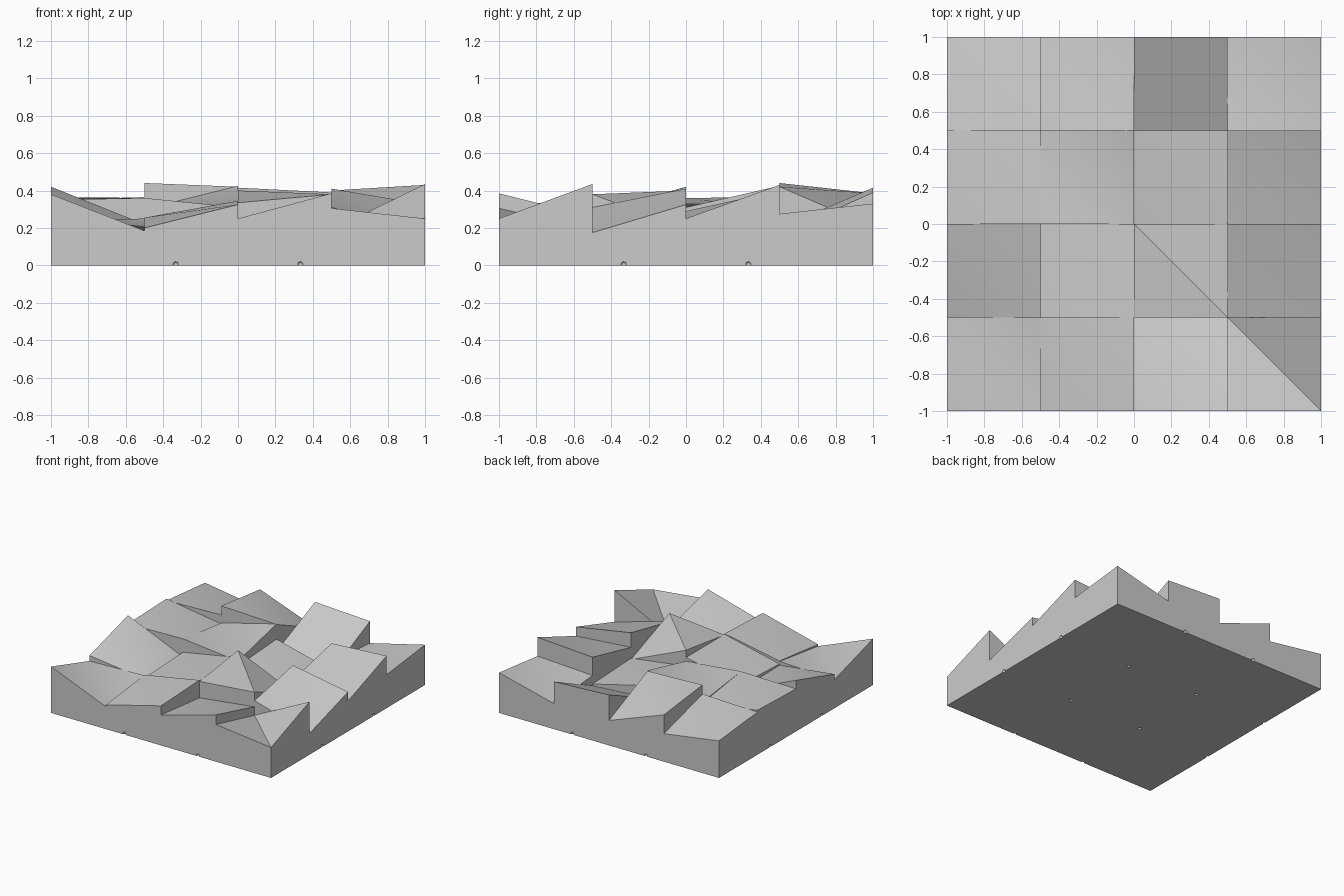
import bpy
import bmesh
from math import radians
from mathutils import Matrix

cube = bpy.data.objects.get("Cube")
if cube:
    bpy.data.objects.remove(cube, do_unlink=True)

# Corner heights of each tile in hundredths: SW, SE, NE, NW; rows run south to north
HEIGHTS = [
    [(38, 18.5, 25, 23.5), (20, 32.5, 34.5, 25.5), (25, 38.5, 26, 20), (30.5, 25, 43.5, 19)],
    [(28, 22, 21, 42), (23, 34, 34, 25), (33.5, 38, 19, 40), (31, 17.5, 32.5, 41)],
    [(35, 36, 29, 36.5), (36, 31, 42.5, 30), (27, 20, 18, 30), (29, 25, 43, 40)],
    [(35, 36.5, 23, 30.5), (44, 42, 20.5, 38.5), (20, 16.5, 39, 41.5), (25, 27.5, 33, 21)],
]
N, SIZE = 4, 0.5
SW, SE, NE, NW = range(4)


def corner(i, j, c):
    dx, dy = c in (SE, NE), c in (NE, NW)
    return ((i + dx) * SIZE - 1, (j + dy) * SIZE - 1, HEIGHTS[j][i][c] / 100)


stone = bpy.data.materials.new("stone_grey")
stone.use_nodes = True
grey = (0.6, 0.6, 0.6, 1)
stone.diffuse_color = grey
stone.node_tree.nodes["Principled BSDF"].inputs["Base Color"].default_value = grey


def make_object(name, bm):
    mesh = bpy.data.meshes.new(name)
    bm.to_mesh(mesh)
    bm.free()
    mesh.materials.append(stone)
    obj = bpy.data.objects.new(name, mesh)
    bpy.context.collection.objects.link(obj)
    return obj


bm = bmesh.new()


def face(points, flip=False):
    points = list(dict.fromkeys(points))
    if len(points) > 2:
        bm.faces.new([bm.verts.new(p) for p in (points[::-1] if flip else points)])


def step(a0, a1, b0, b1, flip):
    """Wall between two neighbouring tile edges, split where they cross."""
    d0, d1 = a0[2] - b0[2], a1[2] - b1[2]
    if d0 * d1 < 0:
        t = d0 / (d0 - d1)
        mid = tuple(p + (q - p) * t for p, q in zip(a0, a1))
        face((a0, b0, mid), flip)
        face((mid, b1, a1), flip)
    else:
        face((a0, b0, b1, a1), flip)


# Tilted tile tops and the steps between them
for j in range(N):
    for i in range(N):
        a = [corner(i, j, c) for c in range(4)]
        quad = [bm.verts.new(p) for p in a]
        bm.faces.new((quad[SW], quad[SE], quad[NW]))
        bm.faces.new((quad[SE], quad[NE], quad[NW]))
        if i < N - 1:
            step(a[SE], a[NE], corner(i + 1, j, SW), corner(i + 1, j, NW), False)
        if j < N - 1:
            step(a[NW], a[NE], corner(i, j + 1, SW), corner(i, j + 1, SE), True)

# Outer walls, each one face with a jagged top
K = range(N)
rims = [
    [corner(k, 0, c) for k in K for c in (SW, SE)],
    [corner(N - 1, k, c) for k in K for c in (SE, NE)],
    [corner(k, N - 1, c) for k in reversed(K) for c in (NE, NW)],
    [corner(0, k, c) for k in reversed(K) for c in (NW, SW)],
]
for rim in rims:
    ground = [(p[0], p[1], 0) for p in (rim[0], rim[-1])]
    face(ground + rim[::-1])

# Flat underside
face([(-1, -1, 0), (-1, 1, 0), (1, 1, 0), (1, -1, 0)])
bmesh.ops.remove_doubles(bm, verts=bm.verts, dist=0.0001)
terrain = make_object("tiled_slab", bm)

# Small peg holes under the slab and at its rim
bm = bmesh.new()
spots = (-1, -1 / 3, 1 / 3, 1)
for x in spots:
    for y in spots:
        if abs(x) + abs(y) < 2:
            bmesh.ops.create_uvsphere(bm, u_segments=12, v_segments=6, radius=0.014,
                                      matrix=Matrix.Translation((x, y, 0.006)))
holes = make_object("peg_hole_cutter", bm)
holes.hide_render = True
holes.hide_viewport = True
cut = terrain.modifiers.new("peg_holes", "BOOLEAN")
cut.operation = "DIFFERENCE"
cut.object = holes
cut.solver = "EXACT"
cut.use_hole_tolerant = True

# Soft shading over each tile, crisp at the steps
bpy.context.view_layer.objects.active = terrain
terrain.select_set(True)
bpy.ops.object.modifier_apply(modifier=cut.name)
bpy.data.objects.remove(holes, do_unlink=True)
bpy.ops.object.shade_smooth_by_angle(angle=radians(35))
